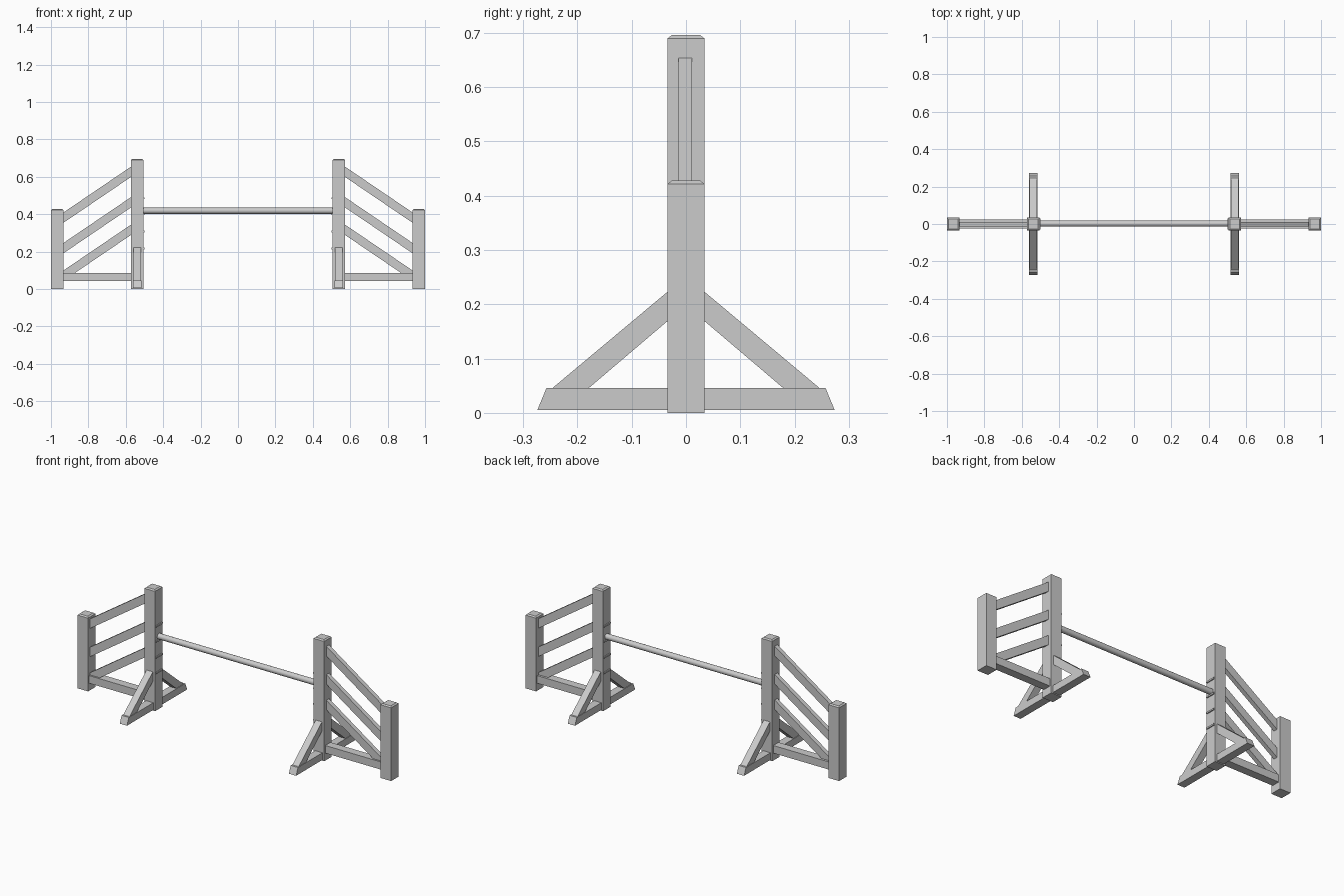
import bpy, bmesh, math
from mathutils import Vector

if "Cube" in bpy.data.objects:
    bpy.data.objects.remove(bpy.data.objects["Cube"])

POST_X, HALF = 0.539, 0.034      # inner post centre and half width
OUTER_X = 0.966


def finish(bm, name):
    bmesh.ops.recalc_face_normals(bm, faces=bm.faces[:])
    me = bpy.data.meshes.new(name)
    bm.to_mesh(me)
    bm.free()
    ob = bpy.data.objects.new(name, me)
    bpy.context.collection.objects.link(ob)
    return ob


def prism(name, pts, step):
    """Extrude a planar outline along a vector."""
    bm = bmesh.new()
    face = bm.faces.new([bm.verts.new(p) for p in pts])
    ext = bmesh.ops.extrude_face_region(bm, geom=[face])
    moved = [g for g in ext['geom'] if isinstance(g, bmesh.types.BMVert)]
    bmesh.ops.translate(bm, verts=moved, vec=Vector(step))
    return finish(bm, name)


def xz_prism(name, pts, y0, y1):
    return prism(name, [(x, y0, z) for x, z in pts], (0, y1 - y0, 0))


def yz_prism(name, pts, x0, x1):
    return prism(name, [(x0, y, z) for y, z in pts], (x1 - x0, 0, 0))


def post(name, x, top):
    """Square post with a chamfered top."""
    bm = bmesh.new()
    rings = []
    for z, h in ((0, HALF), (top - 0.006, HALF), (top, HALF - 0.008)):
        rings.append([bm.verts.new((x + a * h, b * h, z))
                      for a, b in ((-1, -1), (1, -1), (1, 1), (-1, 1))])
    for lo, hi in zip(rings, rings[1:]):
        for i in range(4):
            j = (i + 1) % 4
            bm.faces.new((lo[i], lo[j], hi[j], hi[i]))
    bm.faces.new(rings[0])
    bm.faces.new(rings[-1])
    return finish(bm, name)


for s, side in ((-1, "left"), (1, "right")):
    # Uprights
    post(f"{side}_inner_post", s * POST_X, 0.696)
    post(f"{side}_outer_post", s * OUTER_X, 0.428)

    # Sloping wing rails
    x0, x1 = 0.57, 0.934
    for i, (zi, zo) in enumerate(((0.656, 0.409), (0.493, 0.246), (0.346, 0.099))):
        xz_prism(f"{side}_wing_rail_{i + 1}",
                 [(s * x0, zi), (s * x1, zo), (s * x1, zo - 0.055), (s * x0, zi - 0.055)],
                 -0.014, 0.011)

    # Bottom rail
    xz_prism(f"{side}_bottom_rail",
             [(s * x0, 0.043), (s * x1, 0.043), (s * x1, 0.087), (s * x0, 0.087)],
             -0.024, 0.024)

    # Cross foot with slanted ends
    a, b = s * (POST_X - 0.023), s * (POST_X + 0.023)
    yz_prism(f"{side}_foot",
             [(-0.274, 0.005), (0.274, 0.005), (0.257, 0.046), (-0.257, 0.046)], a, b)

    # Diagonal braces, front and back
    a, b = s * (POST_X - 0.020), s * (POST_X + 0.020)
    for t, end in ((-1, "front"), (1, "back")):
        yz_prism(f"{side}_{end}_brace",
                 [(t * 0.033, 0.170), (t * 0.033, 0.224), (t * 0.247, 0.045), (t * 0.180, 0.045)],
                 a, b)

    # Pole rests on the inner face
    for i, z in enumerate((0.218, 0.308, 0.400, 0.487)):
        yz_prism(f"{side}_pole_rest_{i + 1}",
                 [(-0.030, z - 0.005), (0.030, z - 0.005), (0.030, z + 0.004), (-0.030, z + 0.004)],
                 s * 0.499, s * 0.508)

# Horizontal pole
bpy.ops.mesh.primitive_cylinder_add(vertices=20, radius=0.0165, depth=1.02,
                                    location=(0, 0.002, 0.419),
                                    rotation=(0, math.pi / 2, 0))
bpy.context.object.name = "pole"
bpy.ops.object.shade_smooth_by_angle()
